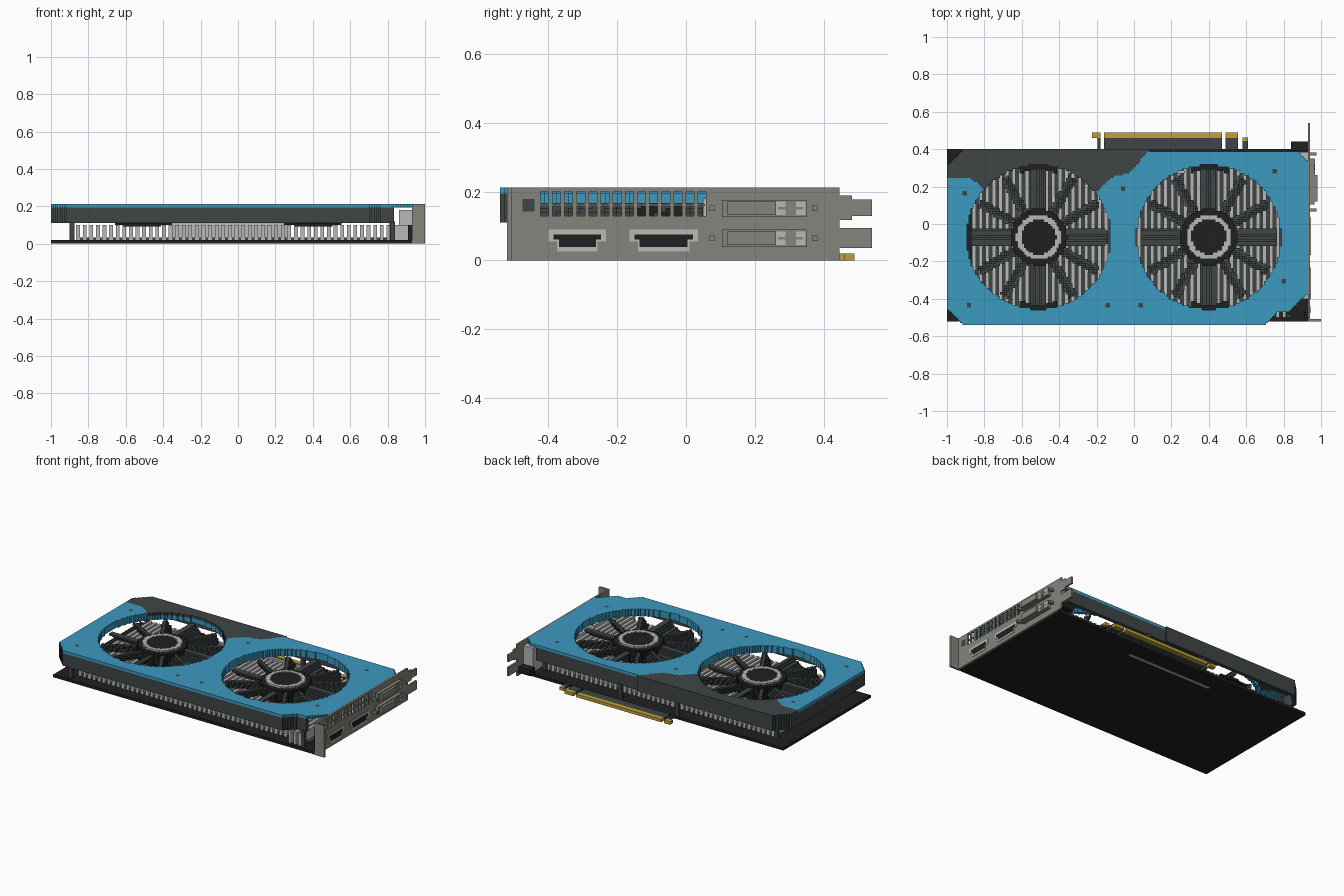
import bpy, bmesh
from math import hypot, atan2, cos, sin, pi, radians, floor

if bpy.data.objects.get("Cube"):
    bpy.data.objects.remove(bpy.data.objects["Cube"])

V = 2 / 170  # block size


def material(name, rgb):
    m = bpy.data.materials.new(name)
    m.use_nodes = True
    m.diffuse_color = (*rgb, 1)
    m.node_tree.nodes["Principled BSDF"].inputs["Base Color"].default_value = (*rgb, 1)
    return m


BLUE, DARK, BLACK, GREY, LIGHT, GOLD = range(6)
MATS = [material("shroud blue", (0.045, 0.32, 0.53)),
        material("dark grey", (0.05, 0.06, 0.06)),
        material("black", (0.014, 0.014, 0.014)),
        material("steel grey", (0.235, 0.235, 0.21)),
        material("light metal", (0.48, 0.48, 0.47)),
        material("gold", (0.51, 0.35, 0.04))]


def finish(name, bm):
    mesh = bpy.data.meshes.new(name)
    bm.to_mesh(mesh)
    bm.free()
    for m in MATS:
        mesh.materials.append(m)
    obj = bpy.data.objects.new(name, mesh)
    bpy.context.collection.objects.link(obj)


def boxes(name, mat, *spans):
    """Boxes given as (x0, x1, y0, y1, z0, z1)."""
    bm = bmesh.new()
    for s in spans:
        verts = bmesh.ops.create_cube(bm, size=1)["verts"]
        for v in verts:
            v.co = [s[2 * k] if v.co[k] < 0 else s[2 * k + 1] for k in range(3)]
    for f in bm.faces:
        f.material_index = mat
    finish(name, bm)


def blocks(name, area, layers, axis="z"):
    """Stepped slabs: each layer is (low, high, rule); rule gives a colour or None."""
    bm = bmesh.new()
    u0, u1, v0, v1 = area
    for low, high, rule in layers:
        cells, cache = {}, {}
        for i in range(floor(u0 / V), floor(u1 / V) + 1):
            for j in range(floor(v0 / V), floor(v1 / V) + 1):
                c = rule((i + .5) * V, (j + .5) * V)
                if c is not None:
                    cells[i, j] = c

        def vert(i, j, w):
            if (i, j, w) not in cache:
                p = (i * V, j * V, w)
                cache[i, j, w] = bm.verts.new(p if axis == "z" else (w, p[0], p[1]))
            return cache[i, j, w]

        for (i, j), c in cells.items():
            ring = [(i, j), (i + 1, j), (i + 1, j + 1), (i, j + 1)]
            faces = [[vert(*p, high) for p in ring], [vert(*p, low) for p in ring[::-1]]]
            sides = [(i, j - 1), (i + 1, j), (i, j + 1), (i - 1, j)]
            for k, n in enumerate(sides):
                if n not in cells:
                    a, b = ring[k], ring[(k + 1) % 4]
                    faces.append([vert(*a, low), vert(*b, low), vert(*b, high), vert(*a, high)])
            for f in faces:
                bm.faces.new(f).material_index = c
    finish(name, bm)


# Shroud outline and colour rules
FANS = {"right": -.51, "left": .40}
FAN_Y, HOLE = -.07, .385
EDGE = [(-1, .25), (-.88, .25), (-.78, .17), (-.2, .17), (-.12, .25), (-.03, .27), (.08, .39), (2, .4)]
SCREWS = [(-.91, .16), (-.88, -.44), (-.14, -.44), (.03, -.44), (-.06, .19), (.75, .28), (.80, -.31)]


def edge_height(x):
    for (xa, ya), (xb, yb) in zip(EDGE, EDGE[1:]):
        if x <= xb:
            return ya + (yb - ya) * (x - xa) / (xb - xa)


def fan_distance(x, y):
    return min(hypot(x - fx, y - FAN_Y) for fx in FANS.values())


def outline(x, y):
    return (-1 < x < .93 and -.54 < y < (.402 if x < .08 else .392)
            and x + y > -1.45 and y - x < 1.31 and x + y < 1.26
            and x - y < 1.3 and not (y < -.47 and x - y > 1.24))


def plate(x, y):
    if not outline(x, y) or fan_distance(x, y) < HOLE:
        return None
    screw = any(abs(x - a) < V and abs(y - b) < V for a, b in SCREWS)
    return DARK if screw or y > edge_height(x) else BLUE


def wall(x, y):
    d = 2 * V
    inner = all(outline(x + a, y + b) for a, b in ((d, 0), (-d, 0), (0, d), (0, -d)))
    return DARK if outline(x, y) and not inner and x < .84 else None


def rim(x, y):
    return BLUE if outline(x, y) and HOLE <= fan_distance(x, y) < HOLE + .02 else None


blocks("shroud", (-1, 1, -.56, .42),
       [(.194, .212, plate), (.11, .194, wall), (.165, .194, rim)])
boxes("shroud_legs", DARK, *[(x, x + .025, y, y + .02, .02, .12)
      for x, y in ((.2, .375), (-.22, .375), (-.9, .3), (.81, .3), (-.9, -.5), (.815, -.5))])

# Circuit board with edge connector
boxes("circuit_board", BLACK, (-1, .93, -.52, .402, .002, .02))
boxes("connector_tongue", DARK, (-.195, -.18, .4, .462, .003, .019), (-.16, .47, .4, .462, .003, .019),
      (.49, .555, .4, .462, .003, .019), (.58, .61, .4, .445, .003, .019))
boxes("connector_contacts", GOLD, (-.225, -.18, .46, .49, 0, .02), (-.16, .47, .46, .49, 0, .02),
      (.49, .555, .46, .49, 0, .02), (.58, .61, .443, .462, 0, .02))

# Heat sink
boxes("heat_sink_base", DARK, (-.86, .84, -.44, .3, .02, .032))
PITCH = 3 * V
boxes("heat_sink_fins", LIGHT, *[(x, x + .02, -.5 if x > .7 else -.445, .305, .02, .1)
      for x in (-.865 + k * PITCH for k in range(48))])
boxes("heat_sink_bar", LIGHT, (-.35, .27, .27, .29, 0, .11))


# Fans: stepped tilted blades, hub with a bright ring, retaining arcs
def blade_rule(fx, layer):
    def rule(x, y):
        dx, dy = x - fx, y - FAN_Y
        if not .13 < hypot(dx, dy) < .365:
            return None
        for k in range(12):
            a = k * pi / 6
            straight = k % 3 == 0
            along = dx * cos(a) + dy * sin(a)
            across = dy * cos(a) - dx * sin(a)
            shift = (layer - 2) * V * (1.2 if straight else .6)
            if along > 0 and abs(across - shift) < (1.3 if straight else .9) * V:
                return DARK
    return rule


def disc(fx, r0, r1, colour):
    return lambda x, y: colour if r0 <= hypot(x - fx, y - FAN_Y) < r1 else None


def arcs(fx):
    def rule(x, y):
        r = hypot(x - fx, y - FAN_Y)
        return BLACK if .355 < r < .395 and abs(x - fx) < .1 else None
    return rule


for side, fx in FANS.items():
    area = (fx - .42, fx + .42, FAN_Y - .42, FAN_Y + .42)
    blocks(side + "_fan_blades", area,
           [(.115 + k * V, .115 + (k + 1) * V, blade_rule(fx, k)) for k in range(5)])
    blocks(side + "_fan_hub", area, [(.1, .185, disc(fx, 0, .152, BLACK)),
                                     (.185, .197, disc(fx, .093, .122, LIGHT)),
                                     (.185, .192, disc(fx, 0, .093, BLACK))])
    blocks(side + "_fan_arcs", area, [(.092, .108, arcs(fx))])


# Mounting bracket with vents, port openings and tabs
def bracket(y, z):
    if not (-.52 < y < .538 and z < .212):
        return None
    if y > .452:
        tab = .04 < z < .09 or .128 < z < .178
        neck = y < .488 and (.03 < z < .1 or .118 < z < .19)
        return GREY if tab or neck else None
    if -.425 < y < .055 and .125 < z < .197 and int((y + .425) / V) % 3 < 2:
        return None
    return GREY


blocks("bracket", (-.56, .56, 0, .22), [(.93, .942, bracket)], "x")
boxes("bracket_foot", GREY, (.93, 1, -.52, -.508, 0, .212))
boxes("bracket_vent_bars", GREY, (.931, .941, -.425, .055, .158, .163))
boxes("bracket_latch", DARK, (.94, .944, -.475, -.44, .142, .178))

# Flat ports: bright frame with a dark socket
for name, y0, y1 in (("small_port", -.40, -.232), ("wide_port", -.165, .035)):
    boxes(name + "_frame", LIGHT, (.94, .945, y0, y1, .055, .09),
          (.94, .945, y0 + .025, y1 - .025, .025, .056))
    boxes(name + "_socket", BLACK, (.94, .947, y0 + .015, y1 - .015, .06, .075),
          (.94, .947, y0 + .03, y1 - .03, .038, .061))
    boxes(name + "_housing", LIGHT, (.84, .93, y0, y1, .02, .1))

# Large ports stacked one above the other
for name, z in (("lower", .064), ("upper", .151)):
    boxes(name + "_large_port", GREY, (.94, .965, .105, .35, z - .025, z + .025),
          (.94, .982, .12, .262, z - .02, z + .02),
          (.94, .968, .3, .31, z - .02, z + .02), (.94, .968, .268, .34, z - .004, z + .004),
          (.94, .975, .068, .083, z - .008, z + .008), (.94, .975, .367, .382, z - .008, z + .008))
    boxes(name + "_port_contacts", LIGHT, (.96, .967, .262, .29, z - .02, z + .02),
          (.96, .967, .32, .348, z - .02, z + .02))
boxes("large_port_housing", LIGHT, (.86, .93, .05, .385, .02, .18))
boxes("bracket_mounts", BLACK, (.84, .93, .39, .44, .02, .06), (.91, .93, -.5, -.47, .02, .1))
